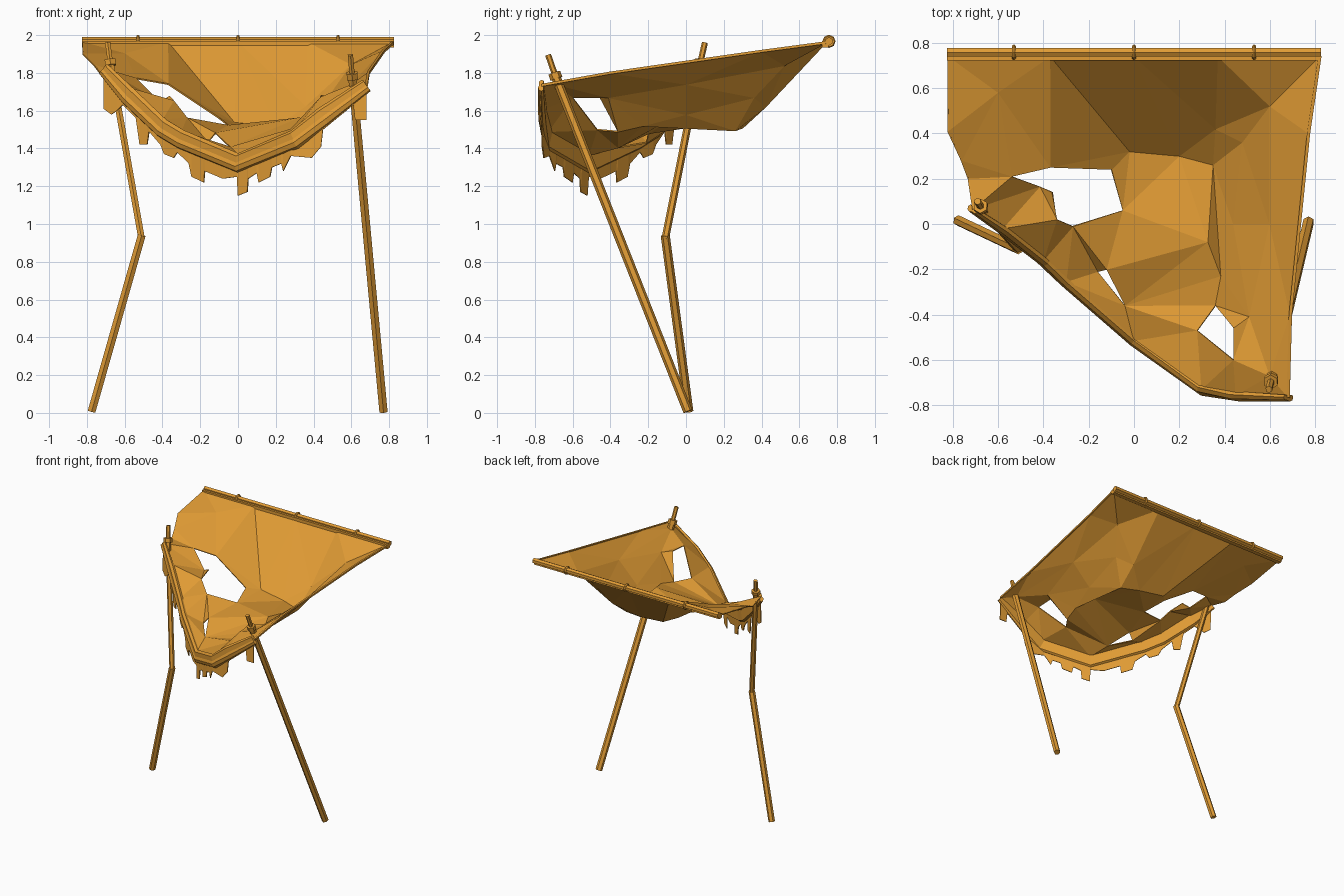
import bpy
import math
from mathutils import Vector
from mathutils.geometry import delaunay_2d_cdt

cube = bpy.data.objects.get("Cube")
if cube:
    bpy.data.objects.remove(cube)

ochre = bpy.data.materials.new("ochre")
ochre.use_nodes = True
colour = (0.75, 0.33, 0.035, 1)
ochre.diffuse_color = colour
ochre.node_tree.nodes["Principled BSDF"].inputs["Base Color"].default_value = colour


def make_object(name, verts, faces, thickness=0):
    mesh = bpy.data.meshes.new(name)
    mesh.from_pydata(verts, [], faces)
    mesh.materials.append(ochre)
    mesh.update()
    obj = bpy.data.objects.new(name, mesh)
    bpy.context.collection.objects.link(obj)
    if thickness:
        solid = obj.modifiers.new("thickness", "SOLIDIFY")
        solid.thickness = thickness
        solid.offset = 0
    return obj


def polygon(radius, sides=6):
    angles = [math.tau * (i + 0.5) / sides for i in range(sides)]
    return [(radius * math.cos(a), radius * math.sin(a)) for a in angles]


def sweep(name, path, profile, end_scale=1):
    """Carry a (sideways, upward) cross-section along a path and cap its ends."""
    path = [Vector(p) for p in path]
    verts, faces, count = [], [], len(profile)
    for i, point in enumerate(path):
        tangent = (path[min(i + 1, len(path) - 1)] - path[max(i - 1, 0)]).normalized()
        guide = Vector((0, 1, 0)) if abs(tangent.z) > 0.8 else Vector((0, 0, 1))
        side = tangent.cross(guide).normalized()
        up = side.cross(tangent)
        scale = end_scale if i in (0, len(path) - 1) else 1
        verts += [point + (side * a + up * b) * scale for a, b in profile]
    for i in range(len(path) - 1):
        for j in range(count):
            k = (j + 1) % count
            a, b = i * count, (i + 1) * count
            faces.append((a + j, a + k, b + k, b + j))
    faces.append(tuple(reversed(range(count))))
    faces.append(tuple(range(len(verts) - count, len(verts))))
    return make_object(name, verts, faces)


def inside(x, y, loop):
    """Even-odd test of a point against a loop seen from above."""
    result = False
    for p, q in zip(loop, loop[1:] + loop[:1]):
        if (p[1] > y) != (q[1] > y) and x < p[0] + (y - p[1]) / (q[1] - p[1]) * (q[0] - p[0]):
            result = not result
    return result


# Outline of the cloth: it drapes over the sagging front band and runs to the back rail
front_edge = [(-.71, .065, 1.82), (-.58, -.02, 1.68), (-.4, -.16, 1.51), (-.3, -.255, 1.45),
              (0, -.515, 1.325), (.3, -.73, 1.45), (.45, -.755, 1.57), (.68, -.765, 1.735)]
draped_edge = [(x, y, z + 0.04) for x, y, z in front_edge[1:-1]]
draped_edge = front_edge[:1] + draped_edge + front_edge[-1:]
left_edge = [(.69, -.4, 1.8), (.77, .4, 1.915)]
back_edge = [(x, .74, 1.96) for x in (.82, .37, 0, -.37, -.82)]
right_edge = [(-.82, .41, 1.9), (-.76, .28, 1.84), (-.73, .2, 1.8)]
outline = draped_edge + left_edge + back_edge + right_edge

# Torn holes
holes = [
    [(-.54, .21, 1.77), (-.37, .25, 1.74), (-.1, .24, 1.56), (-.05, .06, 1.52),
     (-.27, -.01, 1.56), (-.34, .02, 1.65), (-.36, .14, 1.675), (-.415, .165, 1.645)],
    [(.36, -.36, 1.49), (.44, -.46, 1.68), (.44, -.6, 1.67), (.28, -.47, 1.5)],
    [(-.16, -.21, 1.43), (-.04, -.36, 1.405), (-.12, -.2, 1.48)],
]

# Sags and creases, as chains of fold lines within the cloth
back_right, back_middle, back_left = back_edge[3], back_edge[2], back_edge[1]
valley, slit_back, slit_front = (-.02, .32, 1.535), (.35, .26, 1.495), (.385, -.23, 1.52)
shoulder, pole_peak = (.6, .52, 1.84), (.6, -.67, 1.735)
folds = [
    [back_right, holes[0][1]],
    [back_right, (-.6, .58, 1.9), holes[0][0]],
    [back_middle, valley, holes[0][2]],
    [back_left, (.36, .42, 1.62), (.2, .3, 1.51), valley],
    [back_left, shoulder, (.48, .36, 1.67), (.44, 0, 1.58), (.51, -.41, 1.67)],
    [(.36, .42, 1.62), slit_back, (.325, -.08, 1.56), slit_front, holes[1][0]],
    [slit_back, slit_front],
    [shoulder, (.6, 0, 1.74), pole_peak],
    [(.36, .42, 1.62), (.48, .36, 1.67)],
    [draped_edge[0], holes[0][7]],
    [draped_edge[1], holes[0][5]],
]


def build_cloth():
    points, edges = [], []

    def index(point):
        if point not in points:
            points.append(point)
        return points.index(point)

    for loop in [outline] + holes:
        edges += [(index(p), index(q)) for p, q in zip(loop, loop[1:] + loop[:1])]
    for chain in folds:
        edges += [(index(p), index(q)) for p, q in zip(chain, chain[1:])]
    flat = [Vector(p[:2]) for p in points]
    result = delaunay_2d_cdt(flat, edges, [], 0, 0.0001)
    verts = [points[source[0]] for source in result[3]]
    faces = []
    for face in result[2]:
        x = sum(verts[i][0] for i in face) / len(face)
        y = sum(verts[i][1] for i in face) / len(face)
        if inside(x, y, outline) and not any(inside(x, y, hole) for hole in holes):
            faces.append(tuple(face))
    make_object("torn_canopy", verts, faces, 0.008)


build_cloth()

# Rolled band along the front, thin cords on the other hems
band_profile = [(.0, .05), (-.016, .04), (-.016, -.045), (.0, -.055),
                (.018, -.045), (.026, -.02), (.018, .0), (.018, .035)]
sweep("front_band", front_edge, band_profile, 0.7)
sweep("left_hem", [front_edge[-1]] + left_edge + back_edge[:1], polygon(0.01, 4))
sweep("right_hem", back_edge[-1:] + right_edge + front_edge[:1], polygon(0.005, 4))


def front_point(x):
    """Point of the front edge at a given x."""
    for p, q in zip(front_edge, front_edge[1:]):
        if x <= q[0]:
            return Vector(p).lerp(Vector(q), (x - p[0]) / (q[0] - p[0]))
    return Vector(front_edge[-1])


# Ragged scraps hanging below the band, given as x and lower z
scrap_tips = [(-.71, 1.61), (-.67, 1.58), (-.64, 1.6), (-.61, 1.63), (-.54, 1.56),
              (-.52, 1.42), (-.48, 1.42), (-.47, 1.49), (-.41, 1.42), (-.39, 1.37),
              (-.34, 1.35), (-.32, 1.38), (-.26, 1.32), (-.245, 1.25), (-.18, 1.22),
              (-.175, 1.28), (-.08, 1.24), (-.005, 1.25), (.0, 1.15), (.05, 1.17),
              (.055, 1.24), (.1, 1.27), (.11, 1.22), (.17, 1.25), (.18, 1.3),
              (.23, 1.32), (.24, 1.28), (.28, 1.36), (.39, 1.35), (.44, 1.41),
              (.45, 1.5), (.61, 1.63), (.62, 1.55), (.685, 1.55)]
scrap_verts = []
for x, z in scrap_tips:
    top = front_point(x)
    scrap_verts += [top, (top.x, top.y - 0.008, z)]
scrap_faces = [(i, i + 1, i + 3, i + 2) for i in range(0, len(scrap_verts) - 2, 2)]
make_object("hanging_scraps", scrap_verts, scrap_faces, 0.006)

# Back rail, its hem strip and three rings
sweep("back_rail", [(-.825, .757, 1.967), (.825, .757, 1.967)], polygon(0.022))
sweep("back_hem", [(-.825, .738, 1.952), (.825, .738, 1.952)], polygon(0.025, 4))
for label, x in (("right", -.53), ("middle", 0), ("left", .53)):
    bpy.ops.mesh.primitive_torus_add(location=(x, .757, 1.967), rotation=(0, math.pi / 2, 0),
                                     major_radius=0.026, minor_radius=0.009,
                                     major_segments=8, minor_segments=5)
    ring = bpy.context.object
    ring.name = label + "_rail_ring"
    ring.data.materials.append(ochre)

# Straight left pole, broken right pole, with tips and lashings
left_top, right_top = Vector((.605, -.69, 1.78)), Vector((-.675, .075, 1.85))
knee = Vector((-.51, -.11, .94))
sweep("left_pole", [(.77, .01, .008), left_top], polygon(0.025))
sweep("right_pole_lower", [(-.775, .015, .008), knee], polygon(0.024))
sweep("right_pole_upper", [knee - Vector((0, 0, .02)), right_top], polygon(0.02))
for label, top, lean in (("left", left_top, Vector((-.01, -.04, .115))),
                         ("right", right_top, Vector((-.015, .025, .11)))):
    sweep(label + "_pole_tip", [top, top + lean], polygon(0.016))
    sweep(label + "_lashing", [top - lean * 0.1, top + lean * 0.18], polygon(0.033))
